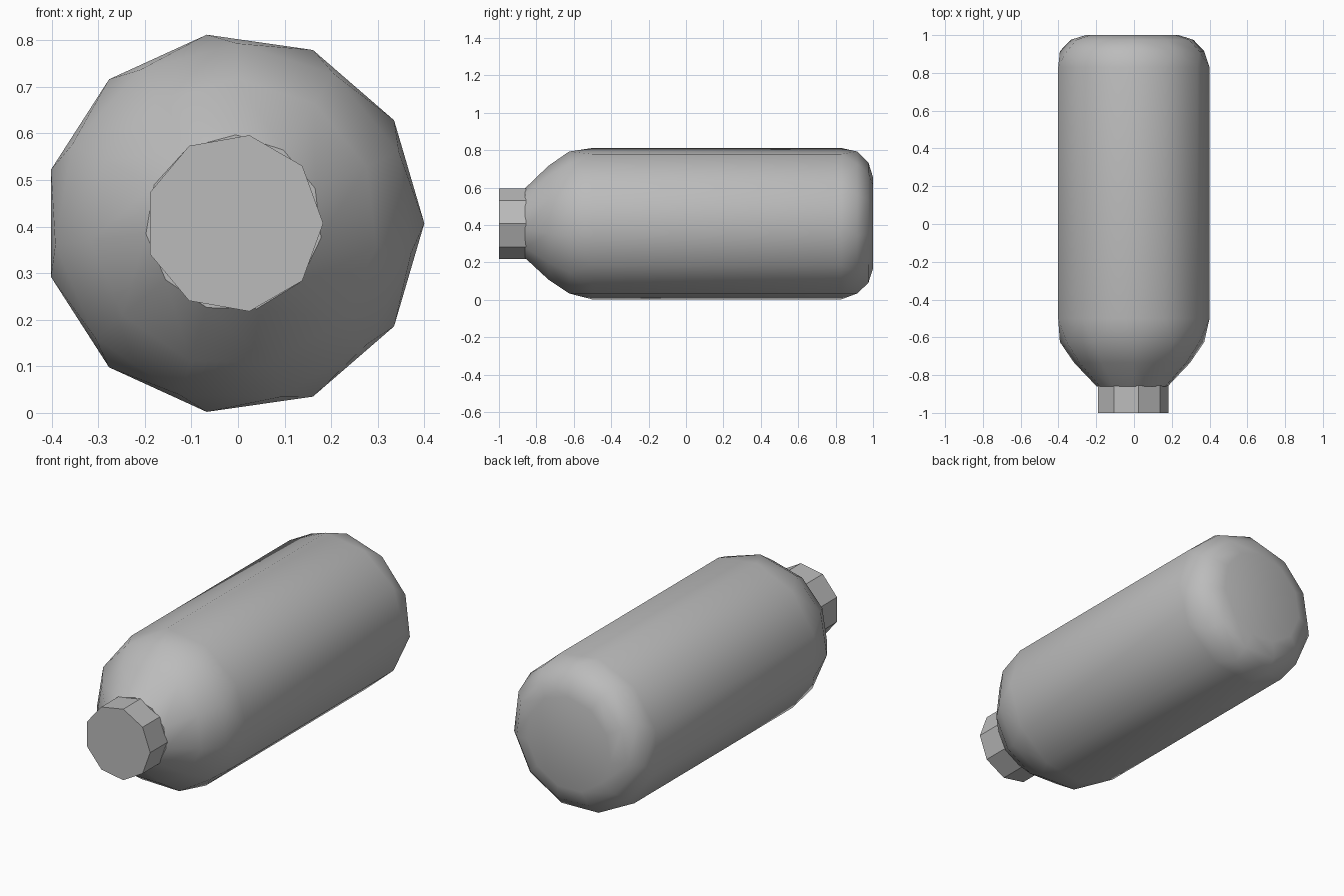
import bpy
import bmesh
from math import cos, sin, tau, radians

cube = bpy.data.objects.get("Cube")
if cube:
    bpy.data.objects.remove(cube, do_unlink=True)

CX, CZ = -0.009, 0.407  # bottle axis, running along y

grey = bpy.data.materials.new("plain grey")
grey.use_nodes = True
grey.diffuse_color = (0.5, 0.5, 0.5, 1)
grey.node_tree.nodes["Principled BSDF"].inputs["Base Color"].default_value = (0.5, 0.5, 0.5, 1)


def lathe(name, sides, rings):
    """Closed solid around the axis; rings are (y, radius, twist in steps)."""
    bm = bmesh.new()
    loops = []
    for y, r, twist in rings:
        angles = [(i + twist) * tau / sides for i in range(sides)]
        loops.append([bm.verts.new((CX + r * cos(a), y, CZ + r * sin(a))) for a in angles])
    for k in range(len(rings) - 1):
        a, b = loops[k], loops[k + 1]
        turn = rings[k + 1][2] - rings[k][2]
        for i in range(sides):
            j = (i + 1) % sides
            if turn == 0:
                bm.faces.new((a[i], a[j], b[j], b[i]))
            elif turn > 0:
                bm.faces.new((a[i], a[j], b[i]))
                bm.faces.new((a[j], b[j], b[i]))
            else:
                bm.faces.new((a[i], b[j], b[i]))
                bm.faces.new((a[i], a[j], b[j]))
    bm.faces.new(loops[0])
    bm.faces.new(loops[-1])
    bmesh.ops.recalc_face_normals(bm, faces=bm.faces[:])
    mesh = bpy.data.meshes.new(name)
    bm.to_mesh(mesh)
    bm.free()
    mesh.materials.append(grey)
    obj = bpy.data.objects.new(name, mesh)
    bpy.context.collection.objects.link(obj)
    bpy.ops.object.select_all(action="DESELECT")
    obj.select_set(True)
    bpy.context.view_layer.objects.active = obj
    bpy.ops.object.shade_smooth_by_angle(angle=radians(31))
    return obj


# Faceted barrel with a sloping shoulder and a rounded base
T = 0.71
lathe("bottle_body", 11, [
    (-0.86, 0.19, T), (-0.735, 0.31, T), (-0.625, 0.386, T),
    (-0.5, 0.409, 0), (0.83, 0.409, 0),
    (0.915, 0.386, T), (0.975, 0.328, T), (1.0, 0.248, T),
])

# Screw cap on the neck
lathe("bottle_cap", 9, [(-1.0, 0.192, 0), (-0.855, 0.192, 0)])
